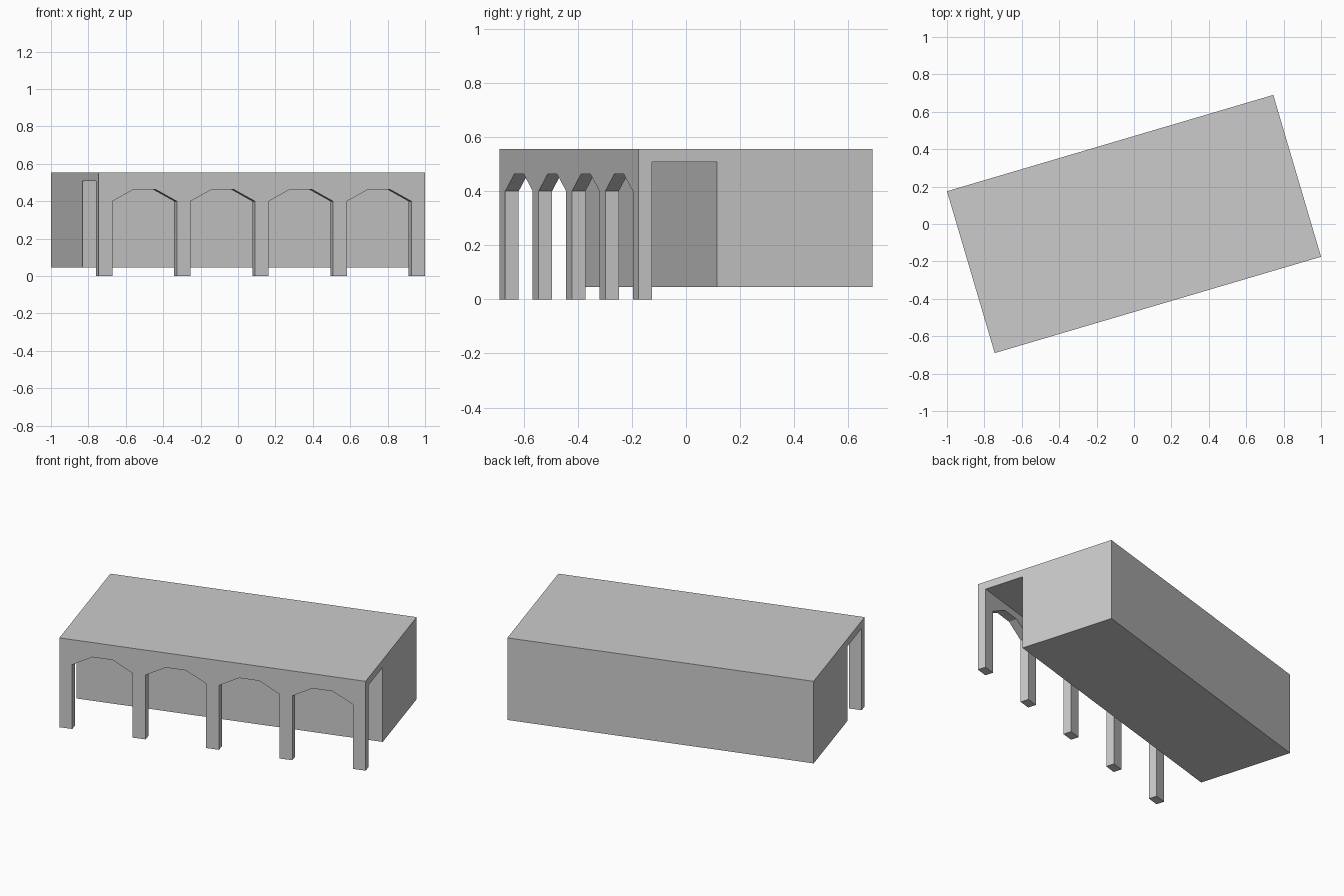
import bpy, bmesh, math
from mathutils import Vector

if "Cube" in bpy.data.objects:
    bpy.data.objects.remove(bpy.data.objects["Cube"])

L, D = 1.819, 0.902            # length and depth of the building
TOP, FLOOR, SPRING, CROWN = 0.555, 0.045, 0.40, 0.464
CEIL, WALL, PORCH = 0.508, 0.052, 0.302
PIER, BAYS = 0.0765, 4
TURN = math.radians(16.44)
F = -D / 2                     # front plane


def prism(name, points, direction):
    """Extrude a closed outline into a solid."""
    bm = bmesh.new()
    face = bm.faces.new([bm.verts.new(p) for p in points])
    ext = bmesh.ops.extrude_face_region(bm, geom=[face], use_keep_orig=True)
    verts = [g for g in ext["geom"] if isinstance(g, bmesh.types.BMVert)]
    bmesh.ops.translate(bm, verts=verts, vec=Vector(direction))
    bmesh.ops.recalc_face_normals(bm, faces=bm.faces)
    mesh = bpy.data.meshes.new(name)
    bm.to_mesh(mesh)
    bm.free()
    obj = bpy.data.objects.new(name, mesh)
    bpy.context.collection.objects.link(obj)
    return obj


# Hall with the porch ceiling: L-shaped side profile run along the length
profile = [(F + PORCH, FLOOR), (-F, FLOOR), (-F, TOP),
           (F + WALL, TOP), (F + WALL, CEIL), (F + PORCH, CEIL)]
hall = prism("arcaded_hall", [(-L / 2, y, z) for y, z in profile], (L, 0, 0))

# Front arcade wall: five piers and four three-sided arches
span = (L - PIER * (BAYS + 1)) / BAYS
outline = [(-L / 2, TOP), (-L / 2, 0)]
for i in range(BAYS):
    x = -L / 2 + PIER + i * (PIER + span)
    outline += [(x, 0), (x, SPRING), (x + span / 3, CROWN),
                (x + span * 2 / 3, CROWN), (x + span, SPRING), (x + span, 0)]
outline += [(L / 2, 0), (L / 2, TOP)]
arcade = prism("arcade_wall", [(x, F, z) for x, z in outline], (0, WALL, 0))

# Join both parts into one clean solid
union = hall.modifiers.new("join_arcade", "BOOLEAN")
union.operation, union.solver, union.object = "UNION", "EXACT", arcade
bpy.context.view_layer.objects.active = hall
bpy.ops.object.modifier_apply(modifier=union.name)
bpy.data.objects.remove(arcade)

bm = bmesh.new()
bm.from_mesh(hall.data)
bmesh.ops.dissolve_limit(bm, angle_limit=0.01, verts=bm.verts, edges=bm.edges)
bm.to_mesh(hall.data)
bm.free()

# The building stands at an angle to the axes
hall.rotation_euler.z = TURN
